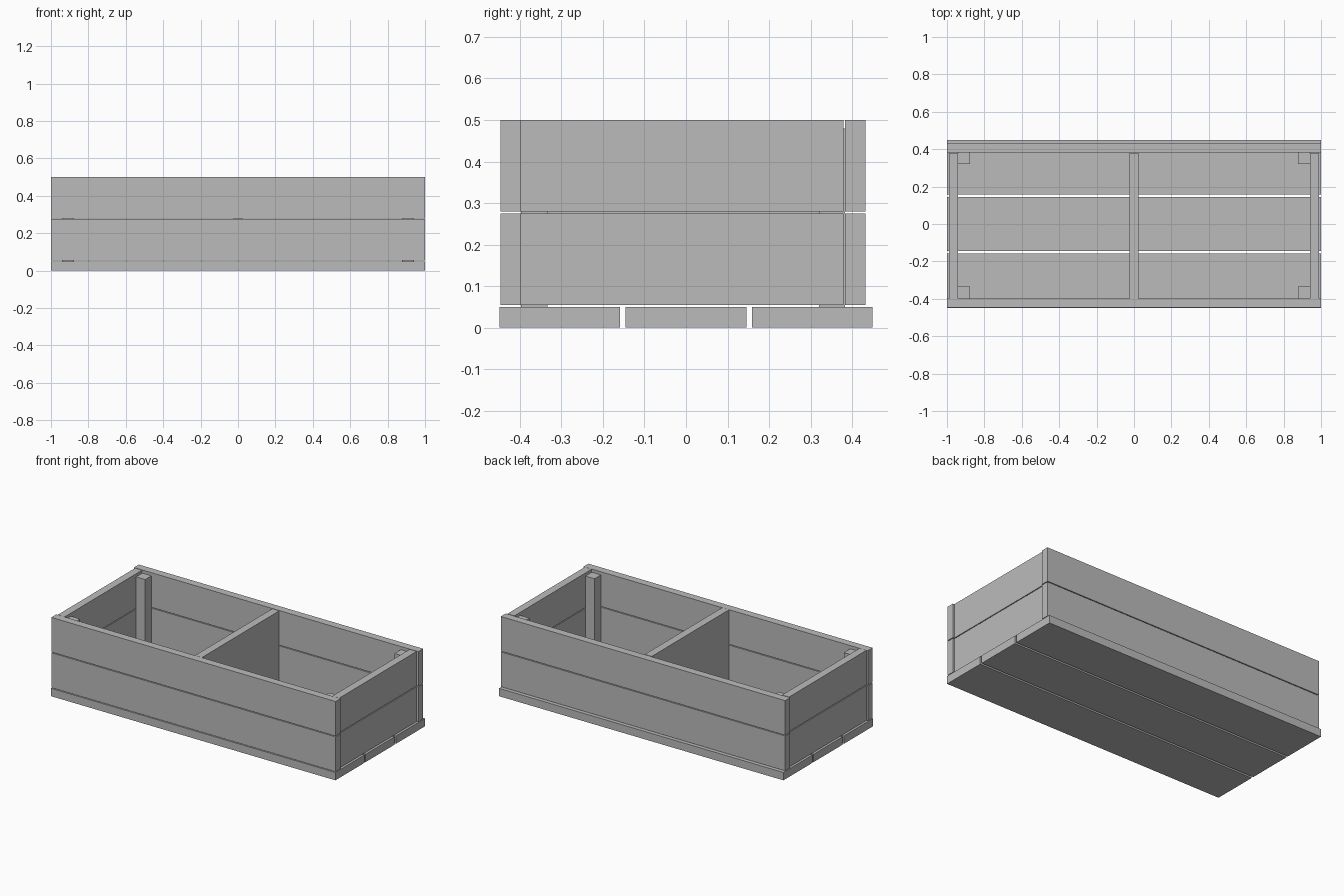
import bpy
import bmesh

cube = bpy.data.objects.get("Cube")
if cube:
    bpy.data.objects.remove(cube, do_unlink=True)

GREY = (0.5, 0.5, 0.5, 1)
wood = bpy.data.materials.new("plain grey")
wood.use_nodes = True
wood.diffuse_color = GREY
wood.node_tree.nodes["Principled BSDF"].inputs["Base Color"].default_value = GREY


def board(name, xs, ys, zs):
    """Flat-faced block spanning the given x, y and z ranges."""
    bm = bmesh.new()
    bmesh.ops.create_cube(bm, size=1)
    for v in bm.verts:
        v.co = [r[0] if c < 0 else r[1] for c, r in zip(v.co, (xs, ys, zs))]
    mesh = bpy.data.meshes.new(name)
    bm.to_mesh(mesh)
    bm.free()
    mesh.materials.append(wood)
    obj = bpy.data.objects.new(name, mesh)
    bpy.context.collection.objects.link(obj)


def mirrored(side, inner, outer):
    return sorted((side * inner, side * outer))


LENGTH = (-1, 1)
FRONT, BACK = (-0.447, -0.398), (0.383, 0.432)
INSIDE = (-0.397, 0.379)
ROWS = {"lower": (0.054, 0.275), "upper": (0.28, 0.5)}

# Three floor planks with narrow gaps
for i, place in enumerate(("front", "middle", "back")):
    y = (i - 1) * 0.304
    board(f"floor_plank_{place}", LENGTH, (y - 0.1455, y + 0.1455), (0, 0.05))

# Two rows of wall boards
for row, zs in ROWS.items():
    board(f"front_board_{row}", LENGTH, FRONT, zs)
    board(f"back_board_{row}", LENGTH, BACK, zs)
    for side, label in ((-1, "right"), (1, "left")):
        board(f"{label}_end_board_{row}", mirrored(side, 0.941, 0.99), INSIDE, zs)

# Corner posts
for side, label in ((-1, "right"), (1, "left")):
    xs = mirrored(side, 0.877, 0.941)
    board(f"front_{label}_post", xs, (-0.398, -0.334), (0.05, 0.48))
    board(f"back_{label}_post", xs, (0.32, 0.383), (0.05, 0.48))

# Central divider
board("divider", (-0.0245, 0.0245), INSIDE, (0.054, 0.5))
